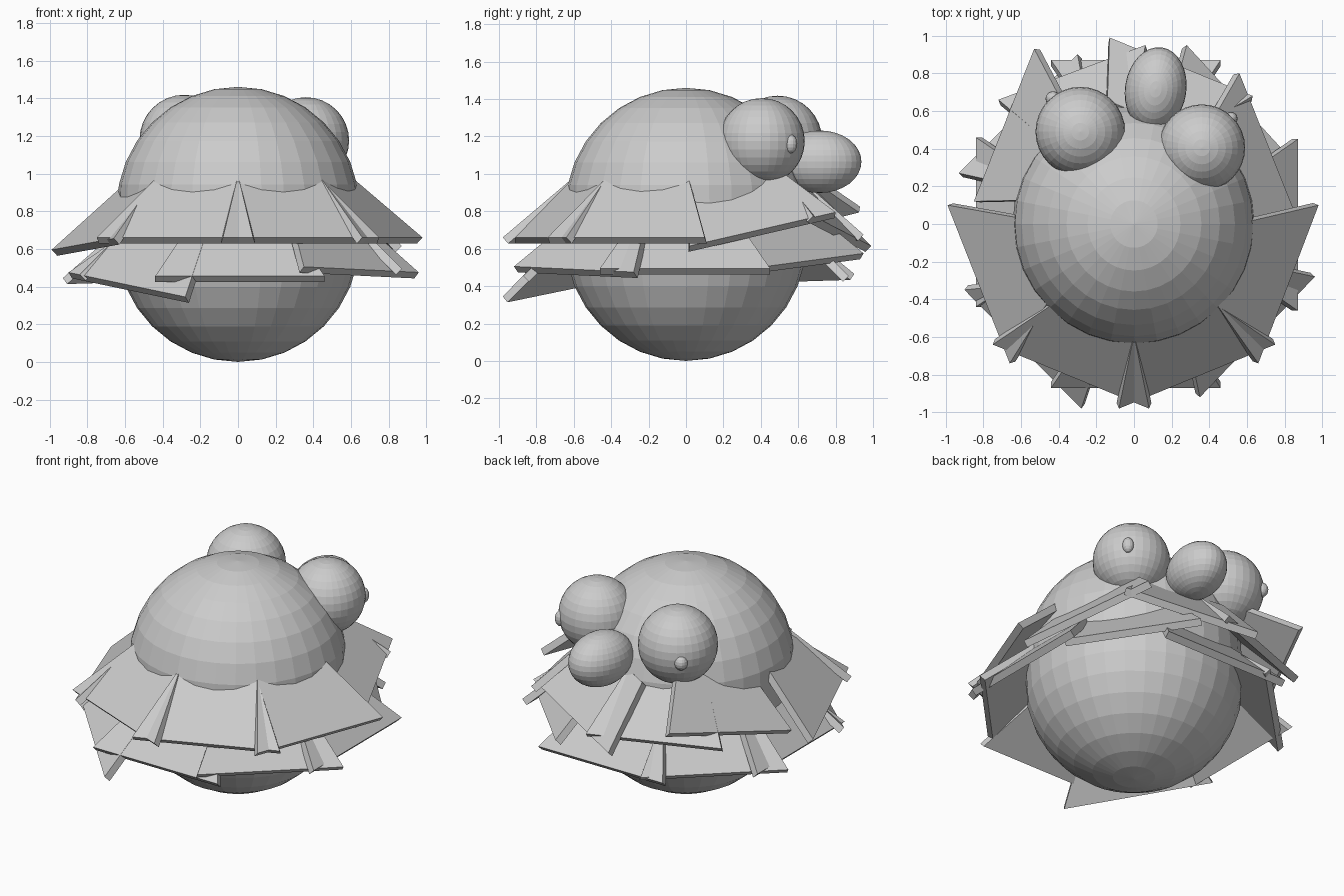
import bpy, bmesh, math
from mathutils import Vector, Matrix

if "Cube" in bpy.data.objects:
    bpy.data.objects.remove(bpy.data.objects["Cube"])


def finish(bm, name):
    bmesh.ops.recalc_face_normals(bm, faces=bm.faces)
    me = bpy.data.meshes.new(name)
    bm.to_mesh(me)
    bm.free()
    ob = bpy.data.objects.new(name, me)
    bpy.context.collection.objects.link(ob)
    return ob


def ball(name, loc, size, turn=0.0, seg=32, rings=16, stretch=0.0):
    """Faceted ball; stretch pulls the two halves apart vertically."""
    bm = bmesh.new()
    bmesh.ops.create_uvsphere(bm, u_segments=seg, v_segments=rings, radius=1)
    for v in bm.verts:
        side = 0 if abs(v.co.z) < 1e-4 else math.copysign(1, v.co.z)
        v.co = Vector((v.co.x * size[0], v.co.y * size[1],
                       v.co.z * size[2] + side * stretch))
    bm.transform(Matrix.Translation(loc) @ Matrix.Rotation(turn, 4, 'Z'))
    return finish(bm, name)


def plate(name, a, b, length=0.44, top_half=0.24, thick=0.045):
    """Tapered slab rising inwards at 45 degrees from its outer edge a-b."""
    a, b = Vector(a), Vector(b)
    a.z += 0.015
    b.z += 0.015
    mid = (a + b) / 2
    e = (b - a).normalized()
    inward = Vector((-e.y, e.x, 0)).normalized()
    if inward.dot(mid) > 0:
        inward = -inward
    d = inward + Vector((0, 0, 1))
    d = (d - e * d.dot(e)).normalized()
    n = e.cross(d)
    if n.z < 0:
        n = -n
    top = mid + d * length
    outline = [a, b, top + e * top_half, top - e * top_half]
    bm = bmesh.new()
    upper = [bm.verts.new(p) for p in outline]
    lower = [bm.verts.new(p - n * thick) for p in outline]
    bm.faces.new(upper)
    bm.faces.new(lower[::-1])
    for i in range(4):
        j = (i + 1) % 4
        bm.faces.new((upper[i], lower[i], lower[j], upper[j]))
    return finish(bm, name)


# Body
ball("body", (0, 0, 0.73), (0.645, 0.645, 0.645), stretch=0.085)

# Bulbs on the back
ball("right_bulb", (0.36, 0.405, 1.175), (0.23, 0.23, 0.23))
ball("left_bulb", (-0.285, 0.49, 1.18), (0.238, 0.238, 0.238))
ball("back_bulb", (0.115, 0.715, 1.065), (0.163, 0.225, 0.167), turn=-0.15)

# Small tips on the two larger bulbs
ball("right_tip", (0.515, 0.56, 1.16), (0.035, 0.035, 0.05), seg=16, rings=8)
ball("left_tip", (-0.43, 0.665, 1.16), (0.04, 0.04, 0.045), seg=16, rings=8)

# Upper skirt of plates, given by outer edge ends
upper_skirt = [
    ((-0.08, -0.98, 0.645), (0.75, -0.64, 0.645)),
    ((-0.75, -0.64, 0.645), (0.08, -0.98, 0.645)),
    ((0.66, -0.74, 0.645), (0.98, 0.10, 0.645)),
    ((-0.66, -0.74, 0.64), (-0.99, 0.10, 0.58)),
    ((0.87, 0.02, 0.60), (0.56, 0.80, 0.78)),
    ((-0.85, 0.12, 0.61), (-0.53, 0.93, 0.81)),
    ((-0.13, 0.99, 0.60), (0.63, 0.68, 0.76)),
    ((0.06, 0.95, 0.66), (-0.72, 0.66, 0.66)),
]
for i, (a, b) in enumerate(upper_skirt):
    plate(f"upper_plate_{i + 1}", a, b)

# Lower skirt of plates
lower_skirt = [
    ((-0.44, -0.87, 0.44), (0.46, -0.87, 0.44)),
    ((-0.90, -0.35, 0.46), (-0.28, -0.98, 0.33)),
    ((0.35, -0.92, 0.49), (0.96, -0.28, 0.46)),
    ((0.87, -0.46, 0.48), (0.87, 0.45, 0.48)),
    ((-0.84, -0.44, 0.45), (-0.84, 0.46, 0.45)),
    ((-0.93, 0.27, 0.43), (-0.30, 0.90, 0.45)),
    ((0.28, 0.95, 0.56), (0.83, 0.35, 0.48)),
    ((-0.44, 0.87, 0.44), (0.46, 0.87, 0.44)),
]
for i, (a, b) in enumerate(lower_skirt):
    plate(f"lower_plate_{i + 1}", a, b)
